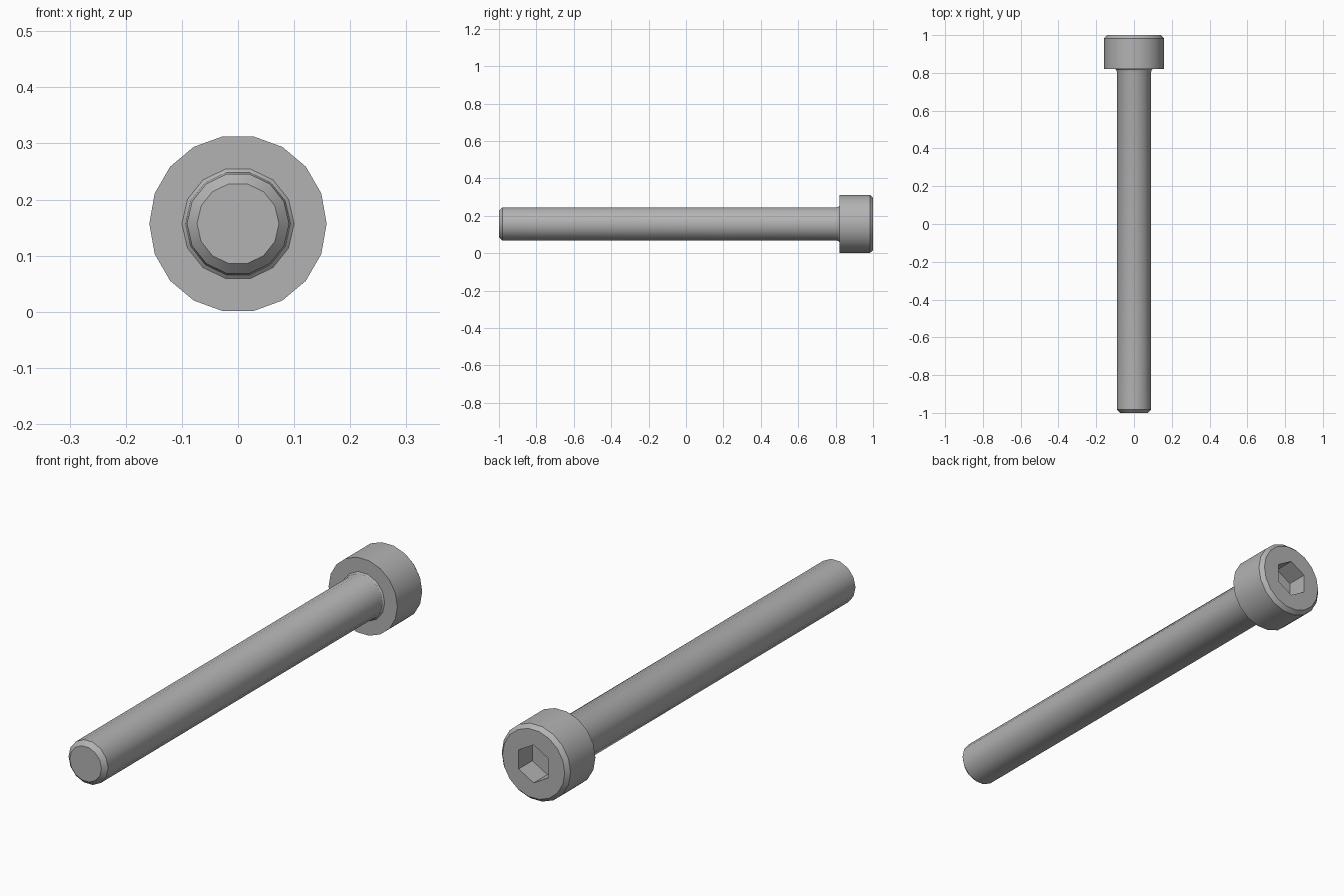
import bpy, bmesh
from math import cos, sin, pi, radians

AXIS_Z = 0.157

cube = bpy.data.objects.get("Cube")
if cube:
    bpy.data.objects.remove(cube, do_unlink=True)

steel = bpy.data.materials.new("grey steel")
steel.use_nodes = True
grey = (0.45, 0.45, 0.45, 1)
steel.diffuse_color = grey
steel.node_tree.nodes["Principled BSDF"].inputs["Base Color"].default_value = grey


def ring(bm, y, radius, sides, turn=0.0):
    """Polygon ring around the long axis."""
    return [bm.verts.new((radius * cos(turn + 2 * pi * k / sides), y,
                          AXIS_Z + radius * sin(turn + 2 * pi * k / sides)))
            for k in range(sides)]


def skin(bm, rings):
    """Quads between each ring and the next."""
    for a, b in zip(rings, rings[1:]):
        for k in range(len(a)):
            j = (k + 1) % len(a)
            bm.faces.new((a[k], a[j], b[j], b[k]))


def loop_edges(bm, verts):
    return [bm.edges.get((v, verts[k - 1])) for k, v in enumerate(verts)]


def finish(bm, name):
    bmesh.ops.recalc_face_normals(bm, faces=bm.faces)
    mesh = bpy.data.meshes.new(name)
    bm.to_mesh(mesh)
    bm.free()
    mesh.materials.append(steel)
    obj = bpy.data.objects.new(name, mesh)
    bpy.context.collection.objects.link(obj)
    bpy.ops.object.select_all(action="DESELECT")
    obj.select_set(True)
    bpy.context.view_layer.objects.active = obj
    bpy.ops.object.shade_smooth_by_angle(angle=radians(30))


# Shaft: chamfered tip, straight shank, small fillet under the head
bm = bmesh.new()
profile = [(-1, 0.073), (-0.982, 0.091), (0.805, 0.091), (0.815, 0.094), (0.82, 0.1)]
rings = [ring(bm, y, r, 14) for y, r in profile]
skin(bm, rings)
bm.faces.new(rings[0])
bm.faces.new(rings[-1])
finish(bm, "shaft")

# Head: chamfered cylinder with a hexagonal socket in its back face
bm = bmesh.new()
profile = [(0.82, 0.158), (0.983, 0.158), (1, 0.143)]
rings = [ring(bm, y, r, 18) for y, r in profile]
skin(bm, rings)
bm.faces.new(rings[0])
mouth, floor = [ring(bm, y, 0.079, 6, pi / 2) for y in (1, 0.91)]
skin(bm, [mouth, floor])
bm.faces.new(floor)
rim = loop_edges(bm, rings[-1]) + loop_edges(bm, mouth)
bmesh.ops.triangle_fill(bm, edges=rim, use_beauty=True, normal=(0, 1, 0))
finish(bm, "socket_head")
